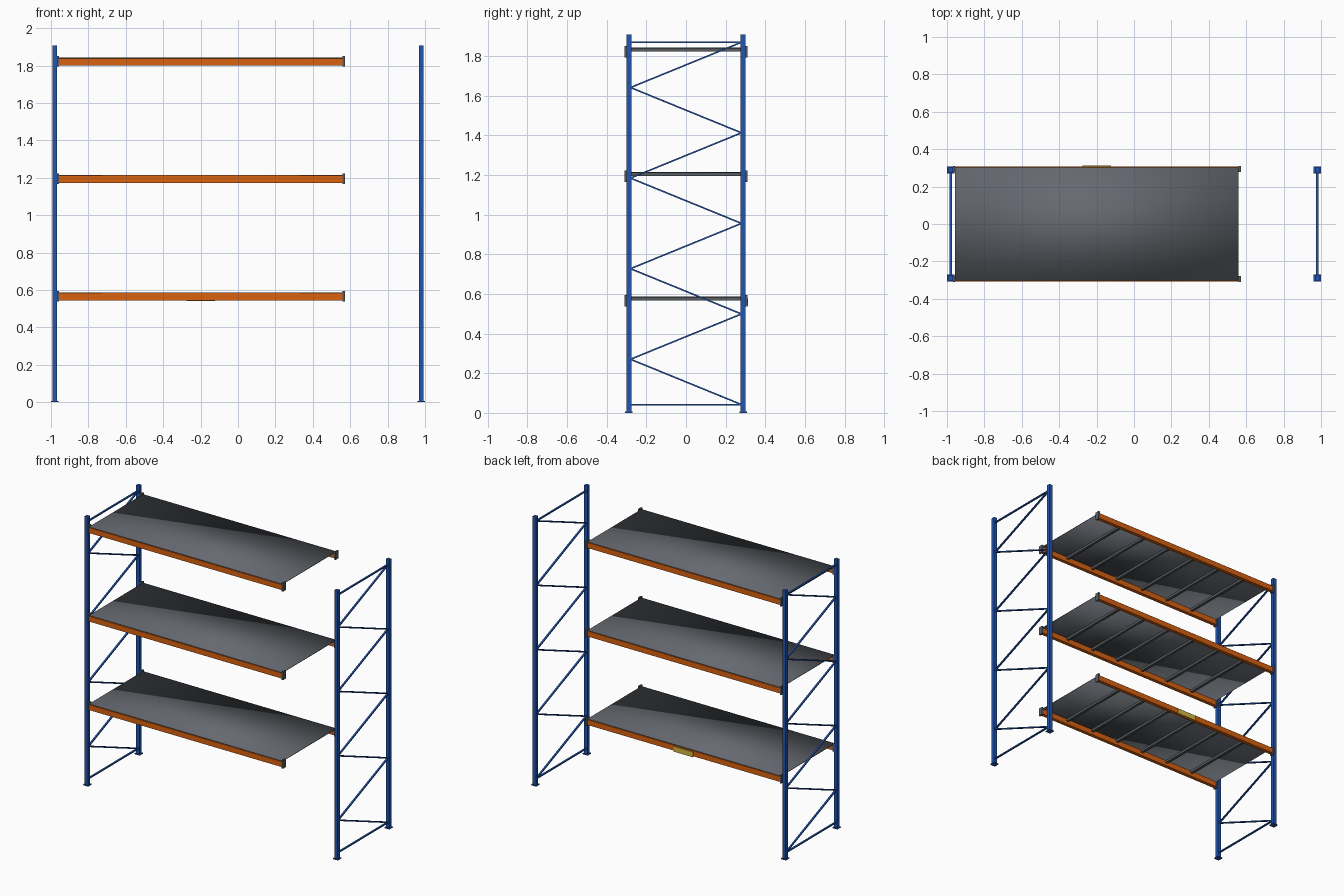
import bpy, bmesh, math
from mathutils import Matrix, Vector

if "Cube" in bpy.data.objects:
    bpy.data.objects.remove(bpy.data.objects["Cube"])


def material(name, rgb):
    m = bpy.data.materials.new(name)
    m.diffuse_color = (*rgb, 1)
    m.use_nodes = True
    m.node_tree.nodes["Principled BSDF"].inputs["Base Color"].default_value = m.diffuse_color
    return m


BLUE = material("frame_blue", (0.016, 0.09, 0.42))
ORANGE = material("beam_orange", (0.70, 0.12, 0.005))
GREY = material("deck_grey", (0.13, 0.14, 0.16))
STEEL = material("steel_grey", (0.10, 0.11, 0.12))
YELLOW = material("label_yellow", (0.68, 0.48, 0.05))


def finish(name, bm, mat, smooth=False):
    mesh = bpy.data.meshes.new(name)
    bm.to_mesh(mesh)
    bm.free()
    mesh.materials.append(mat)
    for p in mesh.polygons:
        p.use_smooth = smooth
    ob = bpy.data.objects.new(name, mesh)
    bpy.context.collection.objects.link(ob)
    return ob


def box(name, x, y, z, mat, smooth=False):
    """Box from (min, max) ranges."""
    lo, hi = Vector((x[0], y[0], z[0])), Vector((x[1], y[1], z[1]))
    bm = bmesh.new()
    bmesh.ops.create_cube(bm, size=1, matrix=Matrix.Translation((lo + hi) / 2)
                          @ Matrix.Diagonal((*(hi - lo), 1)))
    return finish(name, bm, mat, smooth)


def strut(name, x, a, b, mat):
    """Flat bar in the yz plane between points a and b."""
    a, b = Vector((x, *a)), Vector((x, *b))
    d = b - a
    rot = Matrix.Rotation(math.atan2(d.z, d.y), 4, 'X')
    bm = bmesh.new()
    bmesh.ops.create_cube(bm, size=1, matrix=Matrix.Translation((a + b) / 2) @ rot
                          @ Matrix.Diagonal((0.012, d.length, 0.008, 1)))
    return finish(name, bm, mat)


def span(a, b, s):
    """Range mirrored by sign s."""
    return tuple(sorted((a * s, b * s)))


# End frames: uprights, foot plates and zigzag bracing
TOP, LOW, HIGH, STEPS = 1.908, 0.042, 1.87, 8
for sx, side in ((-1, "left"), (1, "right")):
    for sy, face in ((-1, "front"), (1, "back")):
        box(f"{side}_{face}_upright", span(0.967, 0.993, sx), span(0.276, 0.301, sy),
            (0, TOP), BLUE)
        box(f"{side}_{face}_foot_plate", span(0.96, 1.0, sx), span(0.269, 0.308, sy),
            (0, 0.006), BLUE)
    x = 0.98 * sx
    for z, n in ((LOW, "bottom"), (HIGH, "top")):
        strut(f"{side}_{n}_tie", x, (-0.28, z), (0.28, z), BLUE)
    dz = (HIGH - LOW) / STEPS
    for i in range(STEPS):
        y = 0.28 if i % 2 == 0 else -0.28
        strut(f"{side}_brace_{i + 1}", x, (y, LOW + i * dz), (-y, LOW + (i + 1) * dz), BLUE)

# Shelf levels: beams, end connectors, deck and support bars
X0, X1 = -0.956, 0.560
for n, top in enumerate((0.588, 1.216, 1.844), 1):
    for sy, face in ((-1, "front"), (1, "back")):
        box(f"{face}_beam_{n}", (X0, X1), span(0.282, 0.307, sy),
            (top - 0.043, top - 0.005), ORANGE)
        for xr, side in (((X0 - 0.011, X0), "left"), ((X1, X1 + 0.011), "right")):
            box(f"{side}_{face}_connector_{n}", xr, span(0.279, 0.311, sy),
                (top - 0.05, top + 0.007), STEEL)
    box(f"deck_{n}", (X0, X1), (-0.301, 0.301), (top - 0.005, top), GREY, smooth=True)
    for i in range(6):
        x = X0 + (X1 - X0) * (i + 1) / 7
        box(f"support_bar_{n}_{i + 1}", (x - 0.009, x + 0.009), (-0.283, 0.283),
            (top - 0.021, top - 0.005), STEEL)

# Load label plate on the lowest back beam
box("load_plate", (-0.275, -0.122), (0.307, 0.314), (0.541, 0.578), YELLOW)
